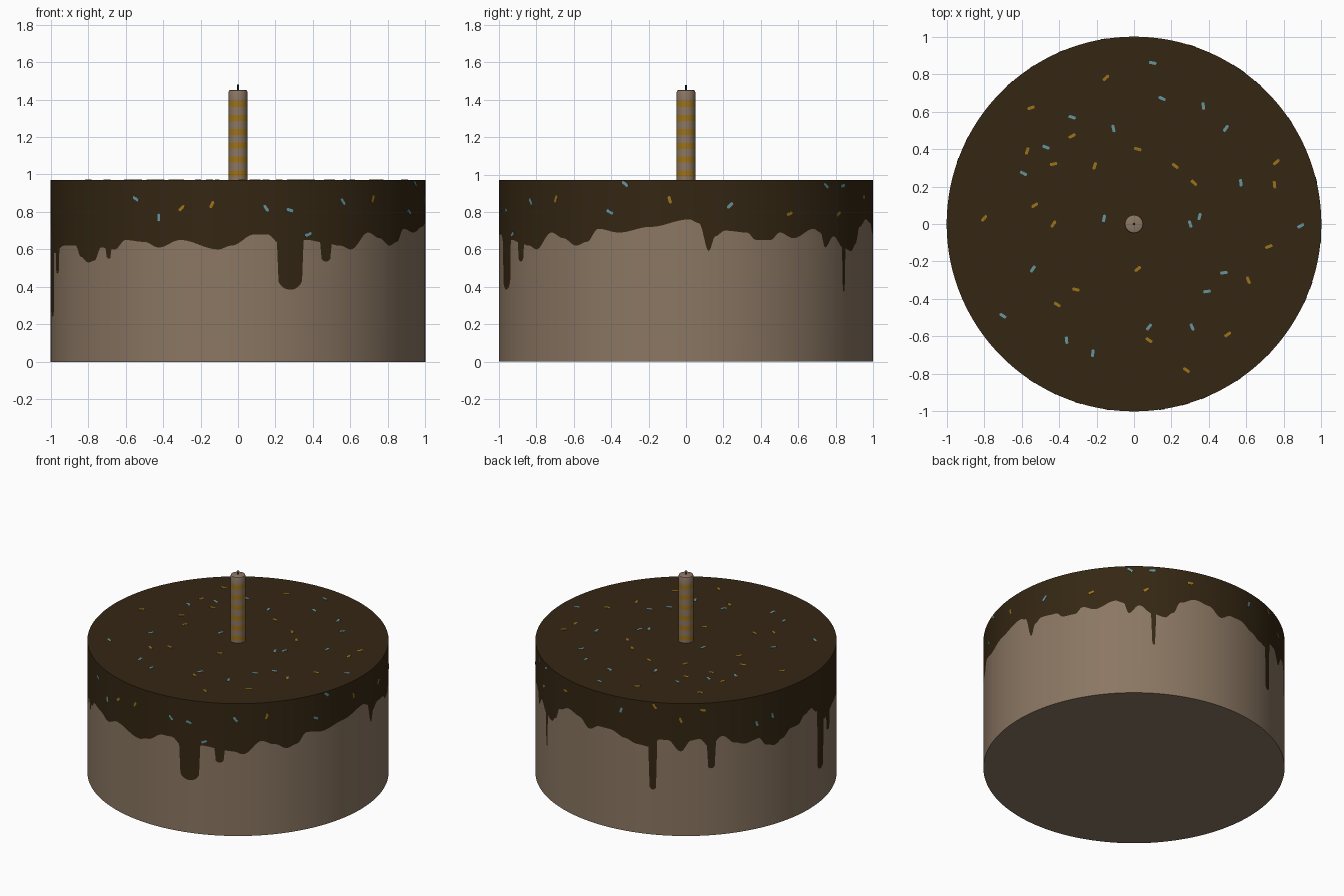
import bpy, bmesh, math, random
from mathutils import Matrix, Vector

if "Cube" in bpy.data.objects:
    bpy.data.objects.remove(bpy.data.objects["Cube"])

random.seed(4)
TOP = 0.97
COLS = 720


def mat(name, rgb):
    m = bpy.data.materials.new(name)
    m.diffuse_color = (*rgb, 1)
    m.use_nodes = True
    m.node_tree.nodes["Principled BSDF"].inputs["Base Color"].default_value = m.diffuse_color
    return m


CREAM = mat("cream sponge", (0.26, 0.185, 0.125))
CHOC = mat("dark chocolate", (0.035, 0.020, 0.0065))
GOLD = mat("golden yellow", (0.34, 0.17, 0.010))
BLUE = mat("pale blue", (0.13, 0.30, 0.34))
BLACK = mat("wick black", (0.02, 0.02, 0.022))


def make(name, bm, mats, smooth=True):
    me = bpy.data.meshes.new(name)
    bm.to_mesh(me)
    bm.free()
    for m in mats:
        me.materials.append(m)
    ob = bpy.data.objects.new(name, me)
    bpy.context.collection.objects.link(ob)
    if smooth:
        bpy.ops.object.select_all(action='DESELECT')
        ob.select_set(True)
        bpy.context.view_layer.objects.active = ob
        bpy.ops.object.shade_smooth_by_angle(angle=math.radians(35))
    return ob


# icing edge: (angle in degrees, height in hundredths)
EDGE = [(1, 76), (4, 74), (7, 59), (9, 67), (12, 70), (19, 69), (22, 65), (27, 65),
        (30, 69), (35, 66), (43, 71), (46, 69), (48, 61), (52, 67), (57, 61), (62, 59),
        (65, 63), (68, 72), (74, 76), (80, 74), (85, 68), (90, 72), (95, 72), (101, 68),
        (106, 65), (111, 64), (115, 70), (118, 70), (123, 62), (127, 70), (130, 71),
        (134, 65), (139, 72), (144, 66), (148, 64), (154, 66), (157, 60), (161, 58),
        (165, 61), (169, 66), (173, 66), (177, 71), (181, 73), (185, 68), (192, 58),
        (202, 62), (210, 62), (213, 56), (217, 53), (220, 54), (223, 61), (229, 60),
        (233, 65), (240, 64), (245, 61), (252, 65), (264, 60), (268, 62), (275, 68),
        (279, 68), (283, 63), (292, 65), (296, 64), (303, 62), (307, 60), (314, 69),
        (319, 66), (324, 62), (328, 64), (332, 71), (339, 69), (349, 72)]
# long runs: angle, half width, lowest height
DRIPS = [(286.2, 0.070, 0.385), (298, 0.032, 0.535), (226.4, 0.018, 0.55),
         (195.5, 0.028, 0.47), (188.3, 0.042, 0.24), (134.6, 0.027, 0.49),
         (112.3, 0.023, 0.33), (57.7, 0.013, 0.375)]


def edge_height(deg):
    pts = [(EDGE[-1][0] - 360, EDGE[-1][1])] + EDGE + [(EDGE[0][0] + 360, EDGE[0][1])]
    z = 0.7
    for (a, za), (b, zb) in zip(pts, pts[1:]):
        if a <= deg <= b:
            t = (1 - math.cos(math.pi * (deg - a) / (b - a))) / 2
            z = (za + (zb - za) * t) / 100
            break
    for a, w, low in DRIPS:
        d = abs(math.radians(deg - a)) / w
        if d < 1:
            z = min(z, low + w * (1 - math.sqrt(1 - d * d)))
    return z


def shell(name, lower, upper, cap_top, material):
    bm = bmesh.new()
    rings = []
    for f in (lower, upper):
        ring = []
        for i in range(COLS):
            deg = 360 * i / COLS
            a = math.radians(deg)
            ring.append(bm.verts.new((math.cos(a), math.sin(a), f(deg))))
        rings.append(ring)
    lo, hi = rings
    for i in range(COLS):
        j = (i + 1) % COLS
        bm.faces.new((lo[i], lo[j], hi[j], hi[i]))
    bm.faces.new(hi if cap_top else lo[::-1])
    make(name, bm, [material])


# sponge and icing meet along the dripping edge
shell("cake_sponge", lambda d: 0.0, edge_height, False, CREAM)
shell("chocolate_icing", edge_height, lambda d: TOP, True, CHOC)

# candle: stacked bands, every second one golden, bevelled rim
N = 32
profile = [(0.05, TOP - 0.02)]
for k in range(6):
    zc = 1.005 + 0.0742 * k
    profile += [(0.05, zc - 0.016), (0.05, zc + 0.016)]
profile += [(0.05, 1.441), (0.047, 1.449), (0.040, 1.452)]
bm = bmesh.new()
rings = [[bm.verts.new((r * math.cos(2 * math.pi * i / N), r * math.sin(2 * math.pi * i / N), z))
          for i in range(N)] for r, z in profile]
for k, (lo, hi) in enumerate(zip(rings, rings[1:])):
    for i in range(N):
        j = (i + 1) % N
        f = bm.faces.new((lo[i], lo[j], hi[j], hi[i]))
        f.material_index = 1 if k % 2 == 1 and k < 12 else 0
bm.faces.new(rings[-1])
make("candle", bm, [CREAM, GOLD])

# wick
bm = bmesh.new()
bmesh.ops.create_cone(bm, cap_ends=True, segments=8, radius1=0.005, radius2=0.004, depth=0.04,
                      matrix=Matrix.Translation((0, 0, 1.46)))
make("candle_wick", bm, [BLACK])

# sprinkles: thin rounded plates on the top and around the side
TOP_GOLD = [(-.15, .78), (-.55, .62), (-.57, .39), (-.33, .47), (-.43, .32), (-.21, .31),
            (.02, .40), (.22, .31), (.32, .22), (.76, .33), (.75, .21), (-.80, .03),
            (-.53, .10), (.72, -.12), (.02, -.24), (-.31, -.35), (-.41, -.43),
            (.08, -.62), (.28, -.78), (.50, -.59), (-.43, .0), (.61, -.30)]
TOP_BLUE = [(.10, .86), (.15, .67), (.37, .63), (.49, .51), (-.33, .57), (-.11, .51),
            (-.47, .41), (-.59, .27), (.57, .22), (.35, .04), (.30, .0), (-.16, .03),
            (.89, -.01), (-.54, -.24), (-.70, -.49), (.39, -.36), (.48, -.26),
            (.31, -.55), (.08, -.55), (-.36, -.62), (-.22, -.69)]
SIDE_GOLD = [(252.5, .82), (262, .84), (316, .87), (355, .865), (33.5, .79), (54.6, .79),
             (72, .88), (113, .94), (131.5, .92), (123, .85)]
SIDE_BLUE = [(237, .87), (245, .77), (278.6, .82), (286, .81), (304, .855), (292, .68),
             (341, .95), (336, .80), (13.6, .835), (48.5, .94), (57, .94), (99.5, .88),
             (153, .77), (160, .80)]


def add_plate(bm, frame):
    L, W = 0.021, 0.008
    m = frame @ Matrix.Rotation(random.uniform(0, math.pi), 4, 'Z')
    outline = [(L, 0), (L * .8, W), (-L * .8, W), (-L, 0), (-L * .8, -W), (L * .8, -W)]
    up = [bm.verts.new(m @ Vector((x, y, 0.002))) for x, y in outline]
    dn = [bm.verts.new(m @ Vector((x, y, -0.002))) for x, y in outline]
    bm.faces.new(up)
    for i in range(6):
        j = (i + 1) % 6
        bm.faces.new((dn[i], dn[j], up[j], up[i]))


for label, tops, sides, m in (("golden", TOP_GOLD, SIDE_GOLD, GOLD),
                              ("blue", TOP_BLUE, SIDE_BLUE, BLUE)):
    bm = bmesh.new()
    for x, y in tops:
        add_plate(bm, Matrix.Translation((x, y, TOP)))
    for deg, z in sides:
        add_plate(bm, Matrix.Rotation(math.radians(deg), 4, 'Z')
                  @ Matrix.Translation((1.0, 0, z)) @ Matrix.Rotation(math.pi / 2, 4, 'Y'))
    make(label + "_sprinkles", bm, [m], smooth=False)
